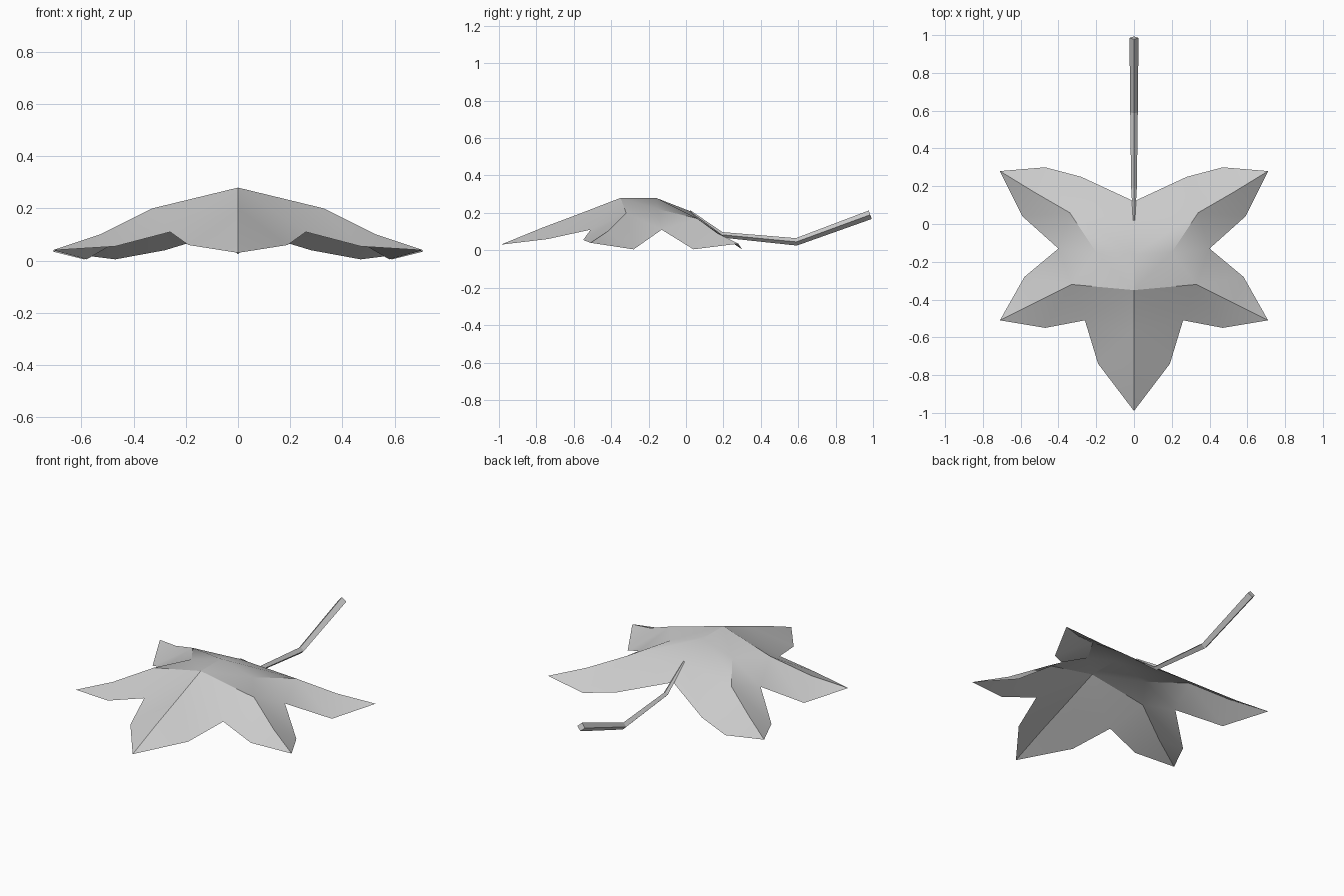
import bpy, bmesh, math
from mathutils import Vector

cube = bpy.data.objects.get("Cube")
if cube:
    bpy.data.objects.remove(cube, do_unlink=True)

# One plain grey for the whole leaf
grey = bpy.data.materials.new("plain_grey")
grey.use_nodes = True
colour = (0.6, 0.6, 0.6, 1)
grey.diffuse_color = colour
grey.node_tree.nodes["Principled BSDF"].inputs["Base Color"].default_value = colour


def make_object(name, bm):
    mesh = bpy.data.meshes.new(name)
    bm.to_mesh(mesh)
    bm.free()
    mesh.materials.append(grey)
    obj = bpy.data.objects.new(name, mesh)
    bpy.context.collection.objects.link(obj)
    bpy.ops.object.select_all(action="DESELECT")
    bpy.context.view_layer.objects.active = obj
    obj.select_set(True)
    return obj


# Left half of the blade: central rib, lobe ridges, then outline points
points = {
    "crown_front": (0, -.35, .28), "crown_back": (0, -.16, .28), "stem_joint": (0, .02, .21),
    "front_rib": (0, -.57, .195), "front_mid": (0, -.77, .12), "front_tip": (0, -.99, .03),
    "front_edge": (.19, -.74, .06), "front_notch": (.26, -.51, .11),
    "side_ridge": (.33, -.32, .2), "side_mid": (.53, -.42, .1), "side_tip": (.71, -.51, .04),
    "side_edge_front": (.47, -.55, .055), "side_edge_back": (.58, -.28, .005),
    "side_notch": (.4, -.13, .11), "saddle": (.2, -.15, .22),
    "back_ridge": (.34, .06, .17), "back_mid": (.53, .17, .09), "back_tip": (.71, .28, .035),
    "back_edge_front": (.59, .04, .005), "back_edge_rear": (.47, .3, .005),
    "back_shoulder": (.28, .25, .04), "back_notch": (0, .12, .125),
}
bm = bmesh.new()
verts = {key: bm.verts.new(co) for key, co in points.items()}


def panel(*keys):
    face = bm.faces.new([verts[k] for k in keys])
    face.normal_update()
    if face.normal.z < 0:
        face.normal_flip()


def half_lobe(ridge, mid, tip, edge, notch):
    panel(ridge, mid, edge, notch)
    panel(mid, tip, edge)


half_lobe("front_rib", "front_mid", "front_tip", "front_edge", "front_notch")
half_lobe("side_ridge", "side_mid", "side_tip", "side_edge_front", "front_notch")
half_lobe("side_ridge", "side_mid", "side_tip", "side_edge_back", "side_notch")
half_lobe("back_ridge", "back_mid", "back_tip", "back_edge_front", "side_notch")
half_lobe("back_ridge", "back_mid", "back_tip", "back_edge_rear", "back_shoulder")
panel("crown_front", "front_rib", "front_notch")
panel("crown_front", "front_notch", "side_ridge")
panel("crown_front", "side_ridge", "saddle", "crown_back")
panel("crown_back", "saddle", "back_ridge", "stem_joint")
panel("side_ridge", "side_notch", "saddle")
panel("saddle", "side_notch", "back_ridge")
panel("stem_joint", "back_ridge", "back_shoulder", "back_notch")

blade = make_object("leaf_blade", bm)
mirror = blade.modifiers.new("mirror", "MIRROR")
mirror.use_clip = True
bpy.ops.object.modifier_apply(modifier=mirror.name)
bpy.ops.object.shade_smooth_by_angle(angle=math.radians(28))

# Stem: bent, tapering bar with a diamond section
path = [(.02, .21, .005), (.19, .083, .015), (.59, .045, .02), (.985, .19, .024)]
bm = bmesh.new()
rings = []
for i, (y, z, r) in enumerate(path):
    before, after = path[max(i - 1, 0)], path[min(i + 1, len(path) - 1)]
    along = Vector((0, after[0] - before[0], after[1] - before[1])).normalized()
    side = Vector((1, 0, 0))
    up = side.cross(along)
    centre = Vector((0, y, z))
    rings.append([bm.verts.new(centre + d * r) for d in (side, up, -side, -up)])
for a, b in zip(rings, rings[1:]):
    for k in range(4):
        n = (k + 1) % 4
        bm.faces.new((a[k], a[n], b[n], b[k]))
bm.faces.new(rings[0])
bm.faces.new(rings[-1])
bmesh.ops.recalc_face_normals(bm, faces=bm.faces)
make_object("leaf_stem", bm)
